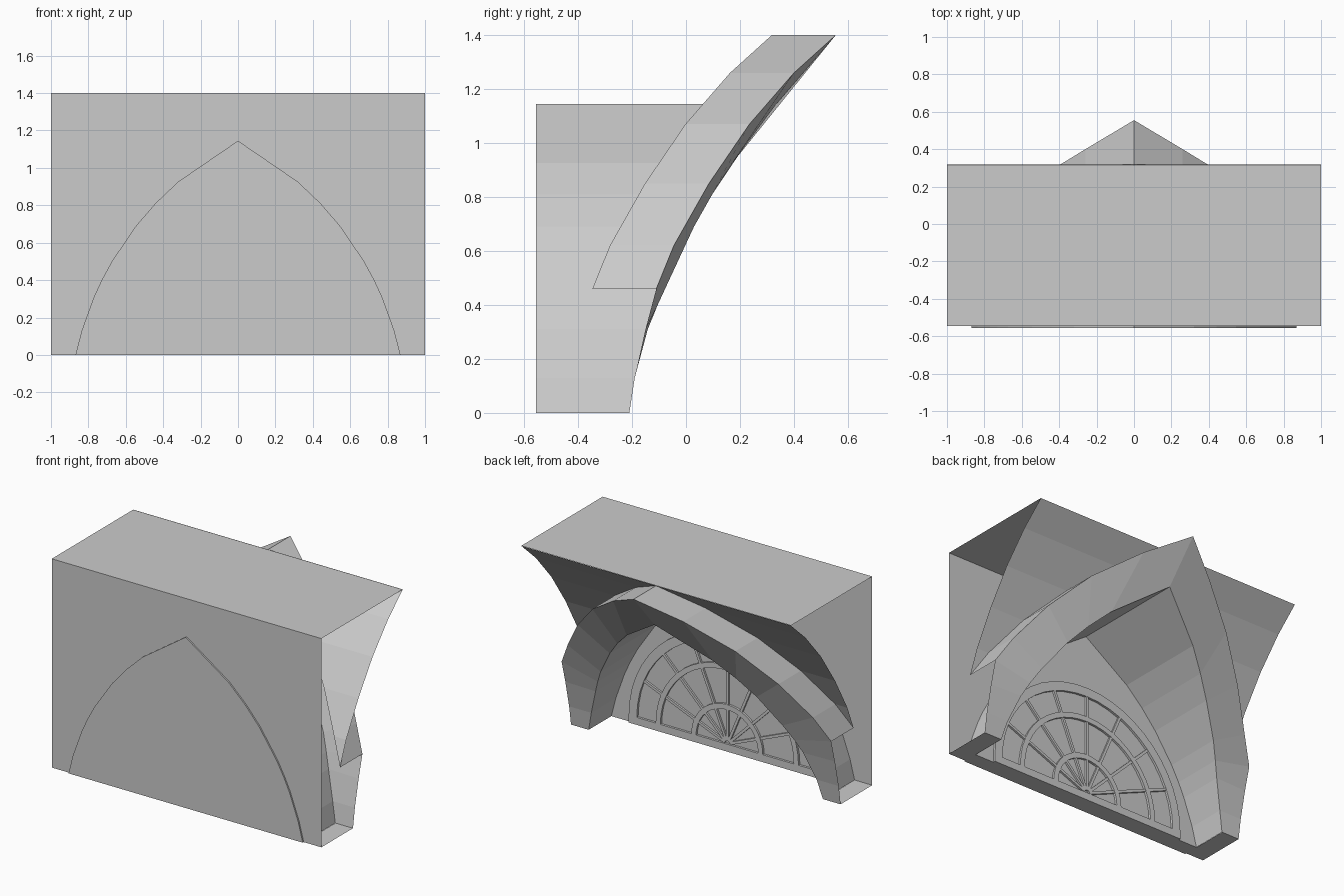
import bpy, bmesh, math

if "Cube" in bpy.data.objects:
    bpy.data.objects.remove(bpy.data.objects["Cube"])

# Outer arch rungs (x, y, z) on the curved vault; below z=.46 clipped at x=1
OUTER = [(1, -.21, 0), (1, -.19, .13), (1, -.15, .31), (1, -.11, .46), (.91, -.045, .62),
         (.745, .085, .85), (.53, .235, 1.07), (.26, .40, 1.26), (0, .555, 1.4)]
DEPTH = .237           # how far the arch band stands out from the vault
WALL, GLASS, FRONT = -.545, -.45, -.555


def make(name, verts, faces):
    me = bpy.data.meshes.new(name)
    me.from_pydata(verts, [], faces)
    bm = bmesh.new()
    bm.from_mesh(me)
    bmesh.ops.remove_doubles(bm, verts=bm.verts, dist=1e-4)
    bmesh.ops.recalc_face_normals(bm, faces=bm.faces)
    bm.to_mesh(me)
    bm.free()
    ob = bpy.data.objects.new(name, me)
    bpy.context.collection.objects.link(ob)
    return ob


def strip(name, a, b):
    """Sheet between two polylines, mirrored across x = 0."""
    n = len(a)
    v, f = [], []
    for s in (1, -1):
        o = len(v)
        v += [(s * x, y, z) for x, y, z in a] + [(s * x, y, z) for x, y, z in b]
        for i in range(n - 1):
            q = (o + i, o + i + 1, o + n + i + 1, o + n + i)
            f.append(q if s > 0 else q[::-1])
    return make(name, v, f)


def prism(name, outline, y0, y1):
    """Solid from an xz outline between two depths."""
    n = len(outline)
    v = [(x, y0, z) for x, z in outline] + [(x, y1, z) for x, z in outline]
    f = [tuple(range(n)), tuple(range(2 * n - 1, n - 1, -1))]
    f += [(i, i + n, (i + 1) % n + n, (i + 1) % n) for i in range(n)]
    return make(name, v, f)


def vault_y(z):
    for (_, y0, z0), (_, y1, z1) in zip(OUTER, OUTER[1:]):
        if z <= z1:
            return y0 + (y1 - y0) * (z - z0) / (z1 - z0)


def arch_x(z):
    return max(0, -.789 + math.sqrt(1.696 ** 2 - (z + .357) ** 2))


# Inner pointed arch edge, with as many rungs as the outer one
inner = []
for z in (0, .13, .31, .40, .50, .69, .81, .926, 1.145):
    inner.append((arch_x(z) if z < 1.1 else 0, vault_y(z) + .035 * min(1, max(0, (z - .25) / .25)), z))

# Front wall, flat top and floor strips
make("front_wall", [(-1, WALL, 0), (1, WALL, 0), (1, WALL, 1.4), (-1, WALL, 1.4)], [(0, 1, 2, 3)])
make("flat_top", [(-1, WALL, 1.4), (1, WALL, 1.4), (1, .316, 1.4), (-1, .316, 1.4)], [(0, 1, 2, 3)])
strip("floor_front", [(0, WALL, 0), (1, WALL, 0)], [(0, GLASS, 0), (1, GLASS, 0)])
strip("floor_leg", [(.87, GLASS, 0), (1, GLASS, 0)], [(.87, -.21, 0), (1, -.21, 0)])

# Curved vault above the arch
up = [(x, y - DEPTH, z) for x, y, z in OUTER[3:]]
strip("vault", up, [(1, y, z) for x, y, z in up])

# Arch band: outer top surface, ring face and the barrel lining inside
strip("arch_band_top", up, OUTER[3:])
strip("arch_ring", OUTER, inner)
strip("arch_lining", inner, [(x, FRONT, z) for x, y, z in inner])

# Window wall filling the pointed arch
right = [(x, z) for x, y, z in inner]
prism("window_wall", right + [(-x, z) for x, z in right[-2::-1]], FRONT, GLASS)

# Fanlight tracery: half rings, radial bars and sill
CZ, TOP, N = .05, GLASS + .015, 24
for k, (r0, r1) in enumerate([(.67, .73), (.495, .53), (.23, .265)]):
    ang = [math.pi * i / N for i in range(N + 1)]
    v, f = [], []
    for t in ang:
        c, s = math.cos(t), math.sin(t)
        v += [(r * c, y, CZ + r * s) for r, y in ((r0, GLASS), (r0, TOP), (r1, TOP), (r1, GLASS))]
    for i in range(N):
        f += [(4 * i + j, 4 * i + j + 1, 4 * i + j + 5, 4 * i + j + 4) for j in range(3)]
    make(f"fanlight_ring_{k}", v, f)
for k in range(1, 8):
    t = math.pi * k / 8
    c, s, w = math.cos(t), math.sin(t), .009
    pts = [(r * c - d * s, CZ + r * s + d * c) for r, d in ((.02, -w), (.69, -w), (.69, w), (.02, w))]
    prism(f"fanlight_bar_{k}", pts, GLASS - .005, TOP - .002)
prism("fanlight_sill", [(-.73, 0), (.73, 0), (.73, CZ), (-.73, CZ)], GLASS - .005, TOP)
